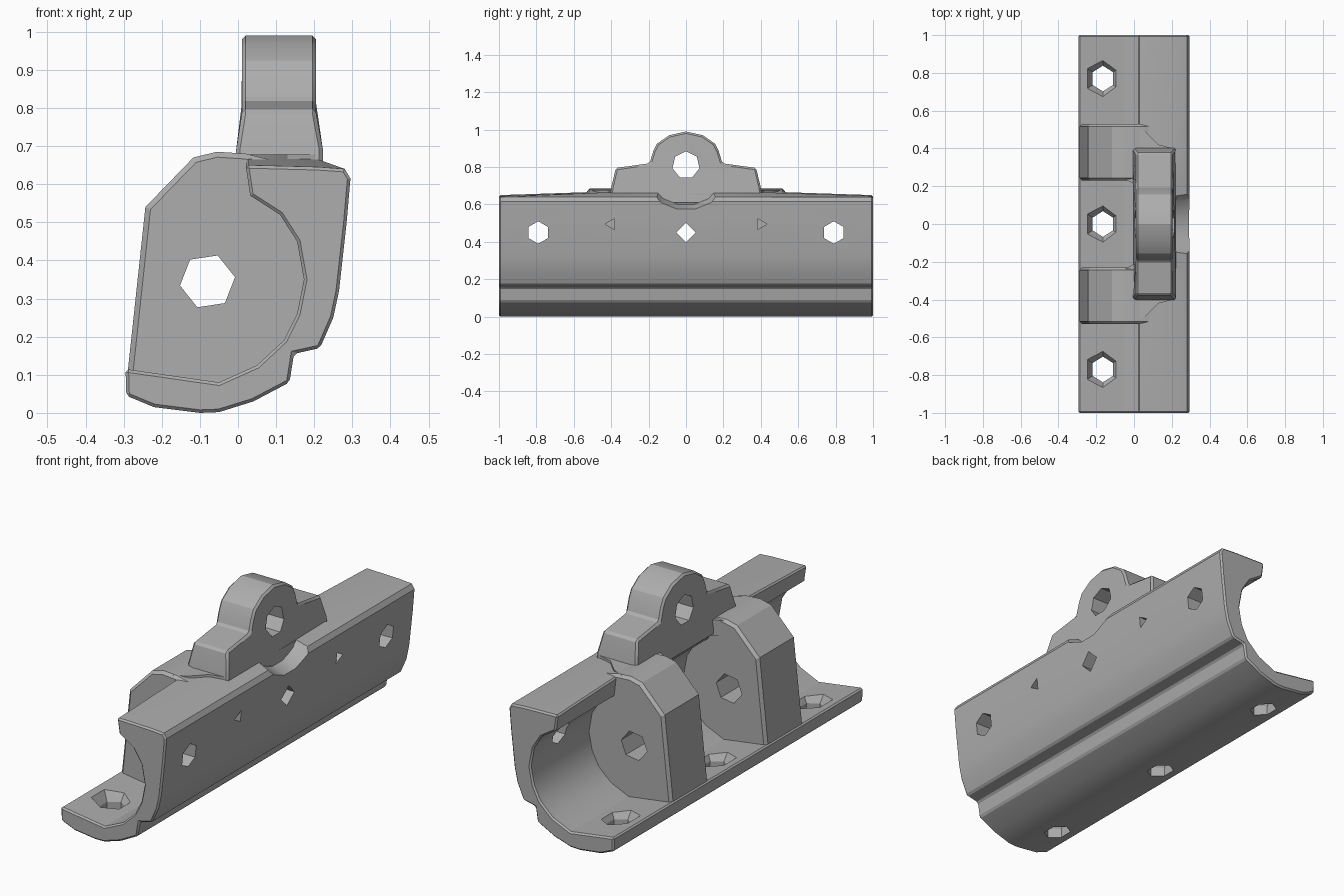
import bpy, bmesh, math

if "Cube" in bpy.data.objects:
    bpy.data.objects.remove(bpy.data.objects["Cube"])

grey = bpy.data.materials.new("plain_grey")
grey.use_nodes = True
COLOUR = (0.42, 0.42, 0.42, 1)
grey.diffuse_color = COLOUR
grey.node_tree.nodes["Principled BSDF"].inputs["Base Color"].default_value = COLOUR

# Maps profile coordinates (u, v) and depth d to space
PLACE = {
    "x": lambda u, v, d: (d, u, v),
    "y": lambda u, v, d: (u, d, v),
    "z": lambda u, v, d: (u, v, d),
}


def loft(name, rings, axis):
    """Skin a list of (depth, points) rings and cap both ends."""
    bm = bmesh.new()
    loops = [[bm.verts.new(PLACE[axis](u, v, d)) for u, v in pts] for d, pts in rings]
    n = len(loops[0])
    for a, b in zip(loops, loops[1:]):
        for i in range(n):
            j = (i + 1) % n
            bm.faces.new((a[i], a[j], b[j], b[i]))
    bm.faces.new(loops[0])
    bm.faces.new(loops[-1])
    bmesh.ops.recalc_face_normals(bm, faces=bm.faces)
    mesh = bpy.data.meshes.new(name)
    bm.to_mesh(mesh)
    bm.free()
    ob = bpy.data.objects.new(name, mesh)
    bpy.context.collection.objects.link(ob)
    mesh.materials.append(grey)
    return ob


def prism(name, pts, axis, lo, hi):
    return loft(name, [(lo, pts), (hi, pts)], axis)


def polygon(u, v, r, sides, turn=0.0, stretch=1.0):
    angles = [turn + math.tau * i / sides for i in range(sides)]
    return [(u + r * math.cos(a), v + r * stretch * math.sin(a)) for a in angles]


def apply(ob, kind, **settings):
    bpy.ops.object.select_all(action="DESELECT")
    bpy.context.view_layer.objects.active = ob
    ob.select_set(True)
    mod = ob.modifiers.new(kind, kind)
    for key, value in settings.items():
        setattr(mod, key, value)
    bpy.ops.object.modifier_apply(modifier=mod.name)


def bevel(ob, width):
    apply(ob, "BEVEL", width=width, segments=1, limit_method="ANGLE",
          angle_limit=math.radians(50))


def cut(ob, cutter):
    apply(ob, "BOOLEAN", operation="DIFFERENCE", solver="EXACT", object=cutter)
    bpy.data.objects.remove(cutter)


def finish(ob):
    bpy.ops.object.select_all(action="DESELECT")
    bpy.context.view_layer.objects.active = ob
    ob.select_set(True)
    bpy.ops.object.shade_smooth_by_angle(angle=math.radians(25))


# Channel body: foot, curved inner wall and top flange
outer = [(-0.295, 0.115), (-0.293, 0.045), (-0.22, 0.015), (-0.1, 0), (-0.05, 0.002),
         (0.04, 0.03), (0.135, 0.08), (0.147, 0.155), (0.215, 0.17), (0.25, 0.25),
         (0.265, 0.32), (0.285, 0.5), (0.295, 0.615), (0.28, 0.64)]
flange = [(0.21, 0.645), (0.02, 0.65)]
inner = [(0.032, 0.57), (0.11, 0.52), (0.155, 0.45), (0.173, 0.35), (0.155, 0.26),
         (0.12, 0.19), (0.05, 0.125), (-0.05, 0.08)]
raised = [(u, v + 0.02) for u, v in flange]
end, middle = outer + flange + inner, outer + raised + inner
body = loft("channel_body", [(-1, end), (-0.4, middle), (0.4, middle), (1, end)], "y")
bevel(body, 0.008)

# Screw holes through the wall and through the foot, with countersinks
for y in (-0.79, 0, 0.79):
    sides, r = (4, 0.053) if y == 0 else (6, 0.06)
    cut(body, prism("wall_hole", polygon(y, 0.45, r, sides, math.pi / 2), "x", 0.05, 0.4))
for y in (-0.77, 0, 0.77):
    hole = polygon(-0.165, y, 0.062, 6, math.pi / 2, 1.1)
    sink = polygon(-0.165, y, 0.11, 6, math.pi / 2, 1.1)
    cut(body, loft("foot_hole", [(-0.1, hole), (0.06, hole), (0.13, sink)], "z"))

# Small pits in the wall and the curved recess under the lug
for side in (-1, 1):
    pit = polygon(side * 0.4, 0.495, 0.033, 3, 0 if side > 0 else math.pi)
    cut(body, prism("wall_pit", pit, "x", 0.24, 0.4))
cut(body, loft("lug_recess", [(0.222, polygon(0, 0.81, 0.215, 16, math.pi / 16)),
                              (0.32, polygon(0, 0.81, 0.25, 16, math.pi / 16))], "x"))
finish(body)

# Two thick ribs with a shared bore
rib_profile = [(-0.29, 0.06), (-0.288, 0.12), (-0.243, 0.54), (-0.117, 0.67), (-0.055, 0.685),
               (0.02, 0.68), (0.1, 0.66), (0.2, 0.64), (0.19, 0.25), (0.1, 0.1), (-0.05, 0.03)]
for name, y in (("front_rib", -0.38), ("back_rib", 0.38)):
    rib = prism(name, rib_profile, "y", y - 0.15, y + 0.15)
    bevel(rib, 0.014)
    cut(rib, prism("rib_bore", polygon(-0.08, 0.345, 0.073, 6, 0.15), "y", y - 0.3, y + 0.3))
    finish(rib)

# Rounded pads blending ribs into the flange
for name, s in (("front_pad", -1), ("back_pad", 1)):
    corners = [(-0.05, 0.24), (-0.05, 0.52), (0.0, 0.52), (0.06, 0.49), (0.13, 0.42), (0.21, 0.4),
               (0.21, 0.2), (0.02, 0.2)]
    pad = prism(name, [(u, v * s) for u, v in corners], "z", 0.6, 0.678)
    finish(pad)

# Hanging lug with shoulders and a round head
half = [(0.41, 0.6), (0.4, 0.69), (0.375, 0.795), (0.195, 0.82), (0.175, 0.885),
        (0.155, 0.925), (0.09, 0.97)]
lug_profile = half + [(0, 0.99)] + [(-u, v) for u, v in reversed(half)]
lug = prism("hanging_lug", lug_profile, "x", 0.01, 0.205)
bevel(lug, 0.01)
for v in lug.data.vertices:
    if v.co.z < 0.72:
        v.co.x += 0.018 if v.co.x > 0.1 else -0.015
cut(lug, prism("lug_hole", polygon(0, 0.81, 0.074, 7, math.pi / 2), "x", -0.2, 0.4))
finish(lug)
